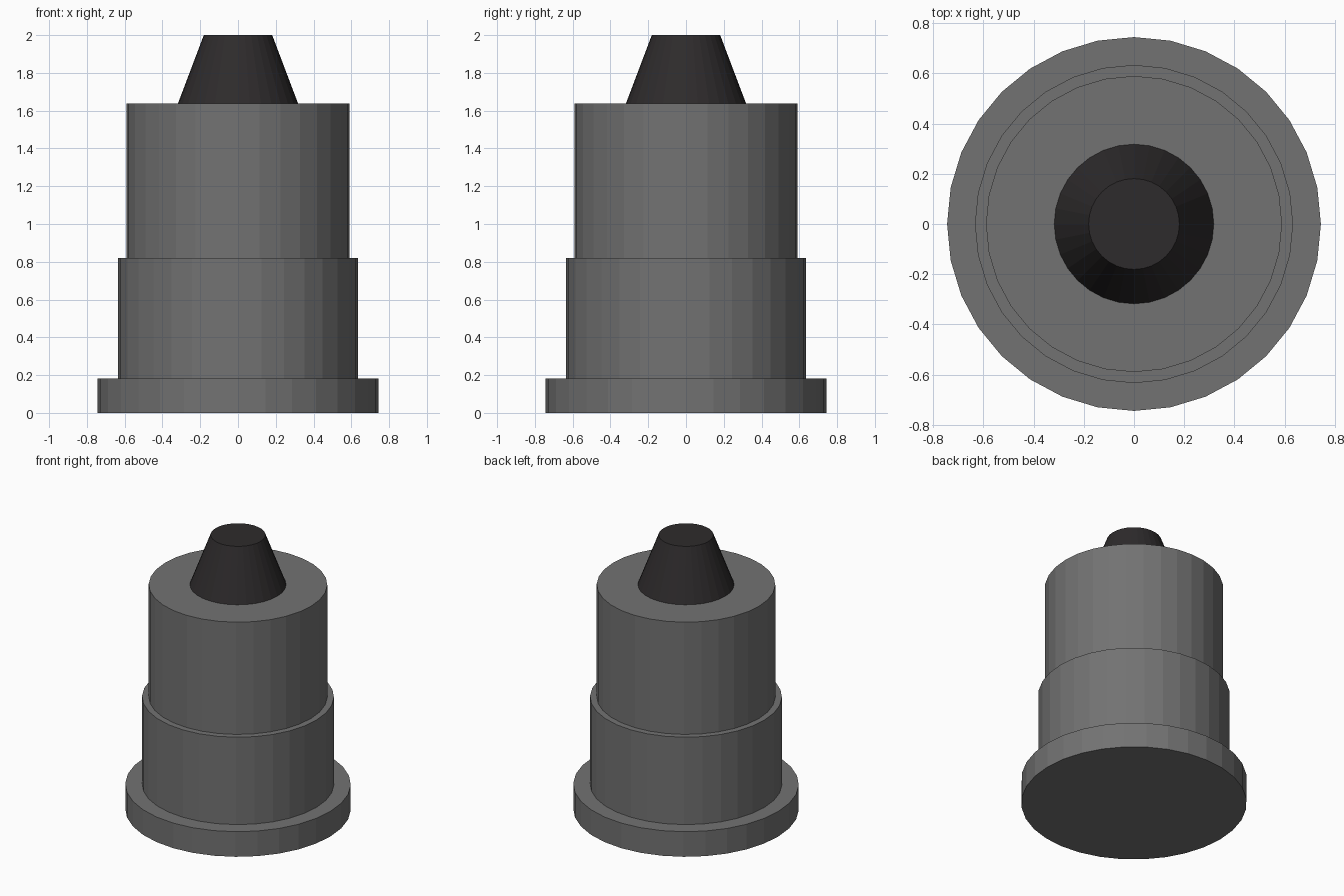
import bpy
import bmesh
from math import cos, sin, tau

if "Cube" in bpy.data.objects:
    bpy.data.objects.remove(bpy.data.objects["Cube"])

SIDES = 32


def lathe(name, profile, color):
    """Revolve (radius, z) points around z and cap both ends."""
    bm = bmesh.new()
    rings = [[bm.verts.new((r * cos(tau * i / SIDES), r * sin(tau * i / SIDES), z))
              for i in range(SIDES)] for r, z in profile]
    for low, high in zip(rings, rings[1:]):
        for i in range(SIDES):
            j = (i + 1) % SIDES
            bm.faces.new((low[i], low[j], high[j], high[i]))
    bm.faces.new(rings[0][::-1])
    bm.faces.new(rings[-1])
    mesh = bpy.data.meshes.new(name)
    bm.to_mesh(mesh)
    bm.free()
    mat = bpy.data.materials.new(name + "_material")
    mat.diffuse_color = (*color, 1)
    mat.use_nodes = True
    mat.node_tree.nodes["Principled BSDF"].inputs["Base Color"].default_value = mat.diffuse_color
    mesh.materials.append(mat)
    obj = bpy.data.objects.new(name, mesh)
    bpy.context.collection.objects.link(obj)
    return obj


# Stepped body: wide flange, lower collar, upper cylinder
lathe("stepped_body", [(0.745, 0), (0.745, 0.183), (0.634, 0.183), (0.634, 0.82),
                       (0.59, 0.82), (0.59, 1.638)], (0.17, 0.17, 0.17))

# Dark tapered tip
lathe("tapered_tip", [(0.318, 1.638), (0.181, 2.0)], (0.027, 0.024, 0.025))
